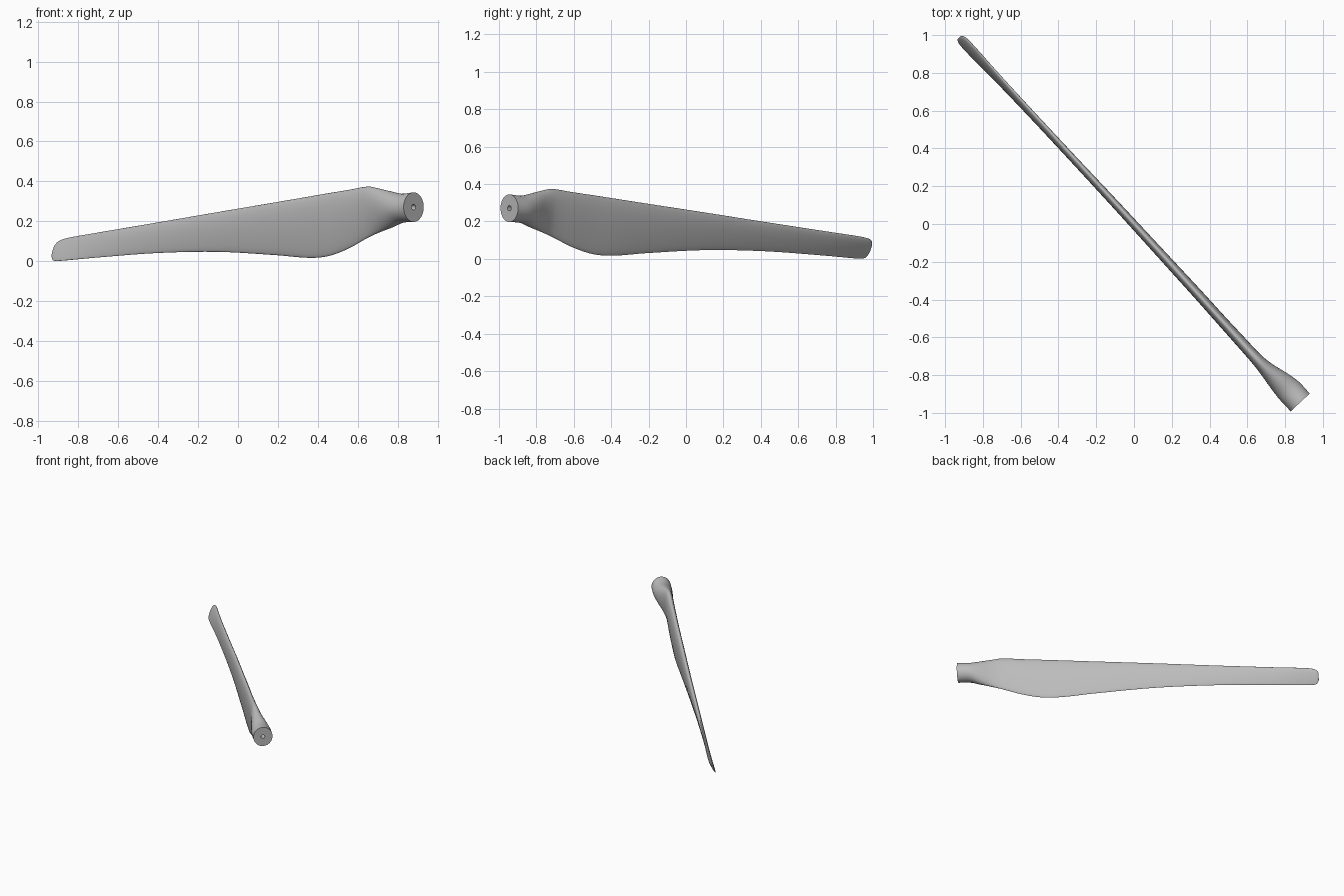
import bpy, bmesh, math

cube = bpy.data.objects.get("Cube")
if cube:
    bpy.data.objects.remove(cube, do_unlink=True)

SIDES = 40
SPAN_SLOPE = 1.07                      # blade runs diagonally in plan
LEN = math.hypot(1, SPAN_SLOPE)
NX, NY = SPAN_SLOPE / LEN, 1 / LEN     # direction of the blade thickness

# Stations: x, top z, bottom z, half thickness, sideways offset, twist, airfoil amount
STATIONS = [
    (.88, .345, .197, .069, 0, 0, 0),
    (.82, .338, .192, .069, 0, 0, 0),
    (.77, .349, .168, .06, -.004, 0, .3),
    (.71, .365, .142, .043, -.01, 0, .7),
    (.66, .374, .118, .034, -.012, 0, 1),
    (.56, .357, .063, .031, -.01, 0, 1),
    (.46, .341, .026, .029, -.008, 0, 1),
    (.36, .324, .017, .028, -.005, 0, 1),
    (.2, .297, .03, .026, -.003, .01, 1),
    (-.1, .247, .047, .022, 0, .05, 1),
    (-.4, .196, .041, .018, 0, .12, 1),
    (-.7, .146, .018, .014, 0, .26, 1),
    (-.86, .119, .003, .012, 0, .42, 1),
    (-.9, .108, .002, .011, 0, .45, 1),
    (-.917, .097, .01, .009, 0, .45, 1),
    (-.925, .082, .03, .005, 0, .45, 1),
]


def tangent(i, k):
    a, b = STATIONS[max(i - 1, 0)], STATIONS[min(i + 1, len(STATIONS) - 1)]
    return (b[k] - a[k]) / (b[0] - a[0])


def blend(i, u):
    """Smooth station between station i and the next one."""
    a, b = STATIONS[i], STATIONS[i + 1]
    d = b[0] - a[0]
    out = [a[0] + d * u]
    for k in range(1, len(a)):
        out.append(a[k] * (2*u**3 - 3*u**2 + 1) + b[k] * (3*u**2 - 2*u**3)
                   + d * tangent(i, k) * (u**3 - 2*u**2 + u)
                   + d * tangent(i + 1, k) * (u**3 - u**2))
    return out


def ring(bm, st):
    x, top, bottom, thick, offset, twist, foil = st
    mid, half = (top + bottom) / 2, (top - bottom) / 2
    verts = []
    for s in range(SIDES):
        t = math.tau * s / SIDES
        dz = half * math.cos(t)
        # round at the root, thinning to the lower edge along the blade
        shape = 1 + foil * (.3 * math.cos(t) - .1)
        w = offset + thick * math.sin(t) * shape + twist * dz
        verts.append(bm.verts.new((x + NX * w, -.003 - SPAN_SLOPE * x + NY * w, mid + dz)))
    return verts


# Blade skin, with a bolt hole sunk into the flat root
bm = bmesh.new()
sections = [(.83, .284, .256, .014, 0, 0, 0), (.88, .285, .257, .014, 0, 0, 0)]
steps = 5
for i in range(len(STATIONS) - 1):
    sections += [blend(i, n / steps) for n in range(steps)]
sections.append(STATIONS[-1])
rings = [ring(bm, st) for st in sections]
for a, b in zip(rings, rings[1:]):
    for s in range(SIDES):
        n = (s + 1) % SIDES
        bm.faces.new((a[s], a[n], b[n], b[s]))
bm.faces.new(rings[0])
bm.faces.new(rings[-1])
bmesh.ops.recalc_face_normals(bm, faces=bm.faces)

mesh = bpy.data.meshes.new("rotor_blade")
bm.to_mesh(mesh)
bm.free()
blade = bpy.data.objects.new("rotor_blade", mesh)
bpy.context.collection.objects.link(blade)

# Plain grey paint
grey = bpy.data.materials.new("blade_grey")
grey.use_nodes = True
colour = (.5, .5, .5, 1)
grey.diffuse_color = colour
grey.node_tree.nodes["Principled BSDF"].inputs["Base Color"].default_value = colour
mesh.materials.append(grey)

bpy.ops.object.select_all(action='DESELECT')
blade.select_set(True)
bpy.context.view_layer.objects.active = blade
bpy.ops.object.shade_smooth_by_angle(angle=math.radians(40))
